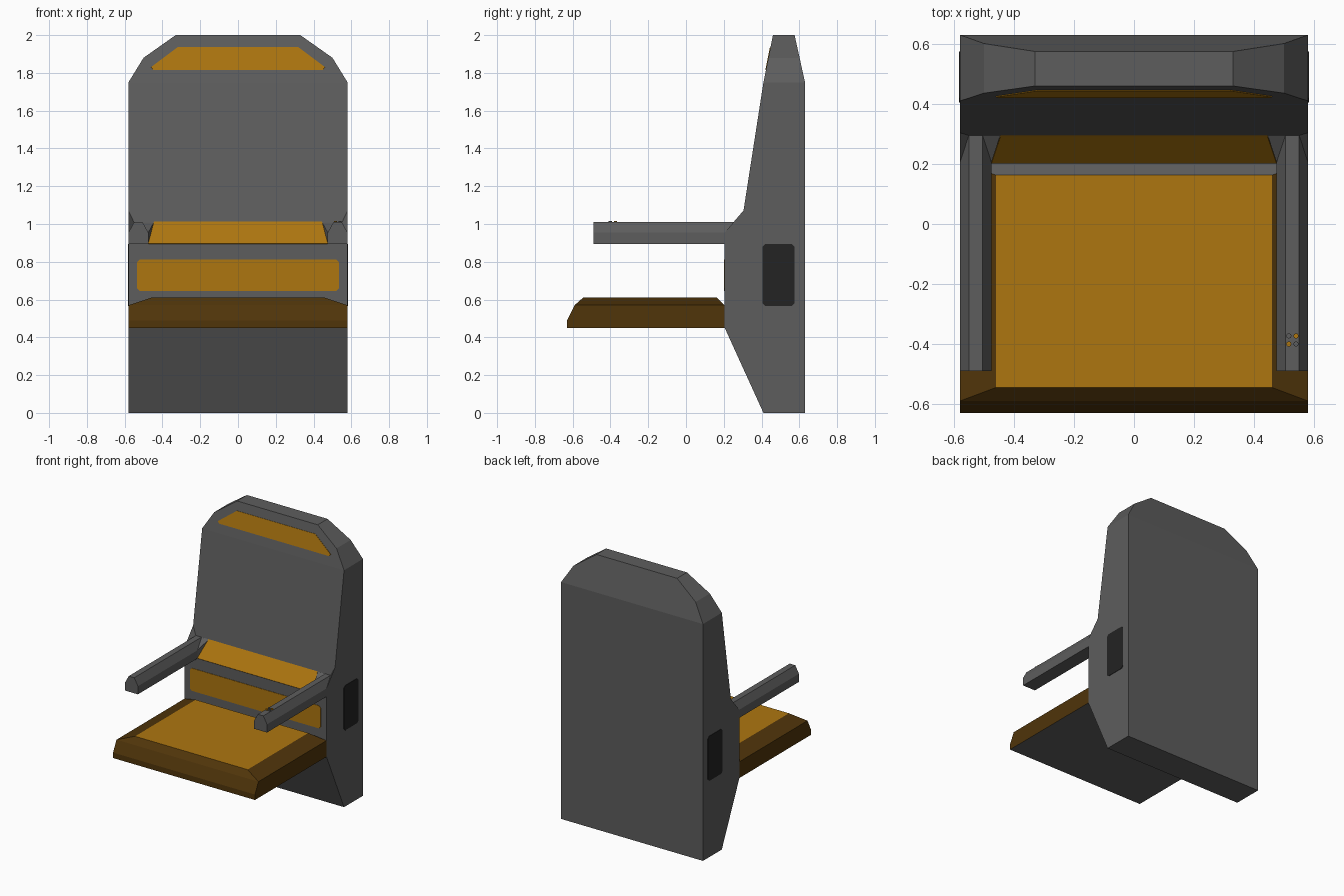
import bpy, bmesh, math
from mathutils import Vector

if "Cube" in bpy.data.objects:
    bpy.data.objects.remove(bpy.data.objects["Cube"])


def material(name, rgb):
    m = bpy.data.materials.new(name)
    m.diffuse_color = (*rgb, 1)
    m.use_nodes = True
    m.node_tree.nodes["Principled BSDF"].inputs["Base Color"].default_value = m.diffuse_color
    return m


GREY = material("shell grey", (0.11, 0.11, 0.11))
ORANGE = material("cushion orange", (0.42, 0.18, 0.005))
BROWN = material("cushion edge brown", (0.08, 0.035, 0.003))
DARK = material("vent dark grey", (0.017, 0.017, 0.017))


def finish(bm, name, *mats):
    bmesh.ops.recalc_face_normals(bm, faces=bm.faces[:])
    me = bpy.data.meshes.new(name)
    bm.to_mesh(me)
    bm.free()
    for m in mats:
        me.materials.append(m)
    ob = bpy.data.objects.new(name, me)
    bpy.context.collection.objects.link(ob)
    return ob


def prism(pts, offset):
    """Extrude a flat polygon of 3D points along offset."""
    bm = bmesh.new()
    f = bm.faces.new([bm.verts.new(p) for p in pts])
    r = bmesh.ops.extrude_face_region(bm, geom=[f], use_keep_orig=True)
    verts = [v for v in r["geom"] if isinstance(v, bmesh.types.BMVert)]
    bmesh.ops.translate(bm, vec=offset, verts=verts)
    return bm


def cut(bm, co, no):
    """Slice off everything on the +no side and cap the hole."""
    geom = bm.verts[:] + bm.edges[:] + bm.faces[:]
    bmesh.ops.bisect_plane(bm, geom=geom, dist=1e-5, plane_co=co, plane_no=no, clear_outer=True)
    bmesh.ops.holes_fill(bm, edges=[e for e in bm.edges if e.is_boundary], sides=0)
    bmesh.ops.recalc_face_normals(bm, faces=bm.faces[:])


def hull(pts, name, mat):
    bm = bmesh.new()
    for p in pts:
        bm.verts.new(p)
    bmesh.ops.convex_hull(bm, input=bm.verts[:])
    return finish(bm, name, mat)


def rounded(a0, a1, b0, b1, c):
    """Rectangle with clipped corners."""
    return [(a0 + c, b0), (a1 - c, b0), (a1, b0 + c), (a1, b1 - c),
            (a1 - c, b1), (a0 + c, b1), (a0, b1 - c), (a0, b0 + c)]


W = 0.58

# Backrest shell: side profile with the top corners sliced
profile = [(0.41, 0), (0.63, 0), (0.63, 1.75), (0.575, 2), (0.46, 2), (0.41, 1.75),
           (0.295, 1.01), (0.205, 0.895), (0.205, 0.45)]
bm = prism([(-W, y, z) for y, z in profile], (2 * W, 0, 0))
for s in (-1, 1):
    cut(bm, (s * 0.58, 0, 1.75), (s * 0.13, 0, 0.08))
    cut(bm, (s * 0.50, 0, 1.88), (s * 0.12, 0, 0.17))
finish(bm, "backrest_shell", GREY)

# Seat: lofted rings, bevelled towards the flat orange top
bm = bmesh.new()
rings = []
for hw, yf, yb, z in [(W, -0.63, 0.205, 0.45), (W, -0.63, 0.205, 0.49),
                      (W, -0.59, 0.205, 0.57), (0.46, -0.545, 0.163, 0.61)]:
    rings.append([bm.verts.new(p) for p in
                  [(-hw, yf, z), (hw, yf, z), (hw, yb, z), (-hw, yb, z)]])
for a, b in zip(rings, rings[1:]):
    for i in range(4):
        j = (i + 1) % 4
        bm.faces.new([a[i], a[j], b[j], b[i]])
bm.faces.new(rings[0])
bm.faces.new(rings[-1])
bmesh.ops.recalc_face_normals(bm, faces=bm.faces[:])
for f in bm.faces:
    if f.normal.z > 0.99:
        f.material_index = 1          # top
    elif f.normal.z < -0.9 or f.normal.y > 0.4:
        f.material_index = 2          # underside and rear bevel
finish(bm, "seat", BROWN, ORANGE, GREY)

# Armrests with joining wedges and side vents
for s, side in ((-1, "left"), (1, "right")):
    sec = [(0.475, 0.895), (W, 0.895), (W, 0.955), (0.55, 1.01), (0.505, 1.01), (0.475, 0.955)]
    finish(prism([(s * x, -0.49, z) for x, z in sec], (0, 0.795, 0)), side + "_armrest", GREY)
    hull([(s * x, y, z) for x, y, z in
          [(W, 0.205, 0.955), (W, 0.303, 1.07), (0.55, 0.297, 1.01), (W, 0.32, 0.955)]],
         side + "_outer_wedge", GREY)
    hull([(s * x, y, z) for x, y, z in
          [(0.475, 0.205, 0.955), (0.505, 0.297, 1.01), (0.445, 0.297, 1.01),
           (0.475, 0.205, 0.895), (0.475, 0.3, 0.895)]],
         side + "_inner_wedge", GREY)
    pts = [(s * (W - 0.002), y, z) for y, z in rounded(0.405, 0.575, 0.565, 0.895, 0.015)]
    finish(prism(pts, (s * 0.005, 0, 0)), side + "_vent", DARK)

# Lower back pad
pts = [(x, 0.207, z) for x, z in rounded(-0.535, 0.535, 0.645, 0.812, 0.015)]
finish(prism(pts, (0, -0.005, 0)), "lower_back_pad", ORANGE)

# Sloped lumbar pad
pts = [(-0.475, 0.205, 0.895), (0.475, 0.205, 0.895), (0.445, 0.295, 1.01), (-0.445, 0.295, 1.01)]
finish(prism(pts, Vector((0, -0.115, 0.09)).normalized() * 0.004), "lumbar_pad", ORANGE)

# Headrest pad lying on the upper slope
outline = [(-0.45, 1.815), (0.45, 1.815), (0.46, 1.83), (0.32, 1.935), (-0.32, 1.935), (-0.46, 1.83)]
pts = [(x, 0.412 + 0.2 * (z - 1.75), z) for x, z in outline]
finish(prism(pts, (0, -0.005, 0.001)), "headrest_pad", ORANGE)

# Four control buttons on the right armrest
for i, x in enumerate((0.516, 0.54)):
    for j, y in enumerate((-0.40, -0.373)):
        pts = [(x + 0.009 * math.cos(k * math.pi / 4), y + 0.009 * math.sin(k * math.pi / 4), 1.008)
               for k in range(8)]
        finish(prism(pts, (0, 0, 0.009)), f"button_{i}_{j}", ORANGE if i == j else GREY)
